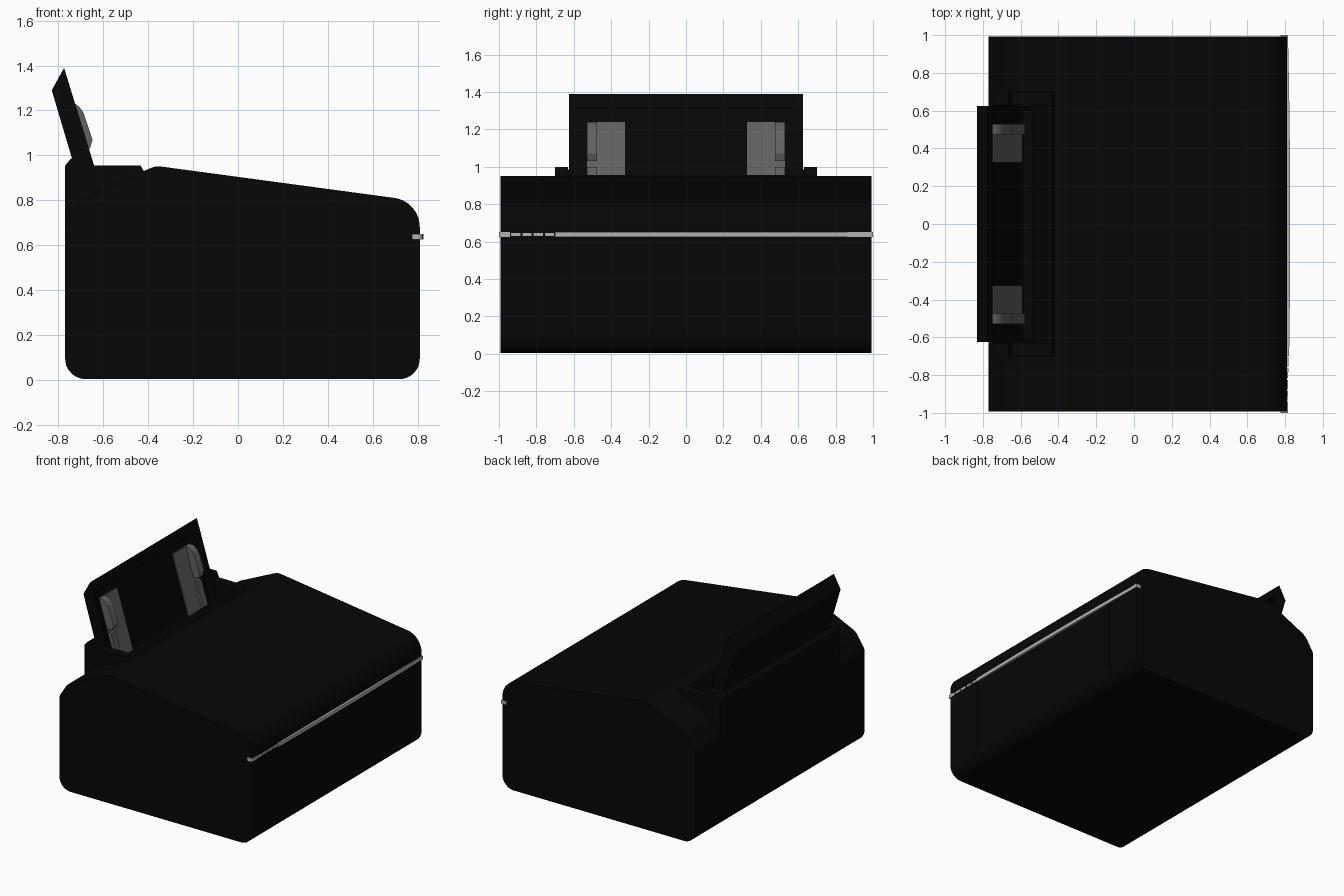
import bpy, bmesh, math
from mathutils import Vector

if "Cube" in bpy.data.objects:
    bpy.data.objects.remove(bpy.data.objects["Cube"])


def material(name, v):
    m = bpy.data.materials.new(name)
    m.diffuse_color = (v, v, v, 1)
    m.use_nodes = True
    m.node_tree.nodes["Principled BSDF"].inputs["Base Color"].default_value = m.diffuse_color
    return m


BLACK = material("black_plastic", 0.002)
GREY = material("guide_grey", 0.12)
SILVER = material("trim_silver", 0.45)


def fillet(pts, segs=8):
    """Round the corners of an outline given as (x, z, radius)."""
    out = []
    for i, (x, z, r) in enumerate(pts):
        p = Vector((x, z))
        if r == 0:
            out.append((x, z))
            continue
        a = (Vector(pts[i - 1][:2]) - p).normalized()
        b = (Vector(pts[(i + 1) % len(pts)][:2]) - p).normalized()
        half = a.angle(b) / 2
        c = p + (a + b).normalized() * (r / math.sin(half))
        s = p + a * (r / math.tan(half)) - c
        e = p + b * (r / math.tan(half)) - c
        for k in range(segs + 1):
            d = s.lerp(e, k / segs).normalized() * r
            out.append(tuple(c + d))
    return out


def finish(ob):
    for p in ob.data.polygons:
        p.use_smooth = True
    ob.data.set_sharp_from_angle(angle=math.radians(30))


def prisms(name, parts, mat=None):
    """One object made of (xz outline, y0, y1) extrusions."""
    bm = bmesh.new()
    for prof, y0, y1 in parts:
        a = [bm.verts.new((x, y0, z)) for x, z in prof]
        b = [bm.verts.new((x, y1, z)) for x, z in prof]
        n = len(prof)
        bm.faces.new(a)
        bm.faces.new(b[::-1])
        for i in range(n):
            bm.faces.new((a[i], b[i], b[(i + 1) % n], a[(i + 1) % n]))
    bmesh.ops.recalc_face_normals(bm, faces=bm.faces[:])
    me = bpy.data.meshes.new(name)
    bm.to_mesh(me)
    bm.free()
    ob = bpy.data.objects.new(name, me)
    bpy.context.collection.objects.link(ob)
    if mat:
        me.materials.append(mat)
    finish(ob)
    return ob


def cut(ob, cutter):
    m = ob.modifiers.new("cut", 'BOOLEAN')
    m.operation, m.solver, m.object = 'DIFFERENCE', 'EXACT', cutter
    bpy.context.view_layer.update()
    dg = bpy.context.evaluated_depsgraph_get()
    me = bpy.data.meshes.new_from_object(ob.evaluated_get(dg))
    ob.modifiers.clear()
    ob.data = me
    finish(ob)


def both(prof, y0, y1):
    return [(prof, y0, y1), (prof, -y1, -y0)]


def box(x0, x1, z0, z1):
    return [(x0, z0), (x1, z0), (x1, z1), (x0, z1)]


# Main body: side outline with sloping lid and a lowered rear edge
body = prisms("body", [(fillet([
    (-0.77, 0.003, 0.09), (0.81, 0.003, 0.09), (0.81, 0.795, 0.13),
    (-0.365, 0.953, 0.08), (-0.42, 0.93, 0), (-0.70, 0.80, 0.12),
    (-0.77, 0.69, 0.06)]), -0.992, 0.992)], BLACK)

# Raised housing around the paper slot
housing = prisms("slot_housing", [([
    (-0.77, 0.66), (-0.77, 0.955), (-0.745, 0.985), (-0.71, 1.0),
    (-0.665, 1.0), (-0.645, 0.955), (-0.435, 0.955), (-0.42, 0.93),
    (-0.46, 0.66)], -0.70, 0.70)], BLACK)

# Slot opening and front door seams
slot = prisms("slot_cutter", [([
    (-0.745, 1.06), (-0.745, 0.96), (-0.655, 0.64), (-0.54, 0.64),
    (-0.46, 0.96), (-0.46, 1.06)], -0.63, 0.63)])
seams = prisms("seam_cutter", both(box(0.803, 0.86, 0.1, 0.622), 0.698, 0.702))
cut(body, slot)
cut(housing, slot)
cut(body, seams)
for c in (slot, seams):
    bpy.data.objects.remove(c)


# Leaning paper tray: points given by height and offset from its front plane
def lean(z, off):
    return (-0.775 - (z - 1.39) * 0.307 + off, z)


back_low = (-0.64, 0.65)
back_top = (-0.83, 1.29)
rim = [lean(0.65, 0), lean(1.39, 0), back_top, back_low]
panel = [lean(0.65, -0.04), lean(1.31, -0.04), back_top, back_low]
cap = [lean(1.31, -0.04), lean(1.31, 0), lean(1.39, 0), back_top]
prisms("paper_tray", both(rim, 0.60, 0.625)
       + [(panel, -0.60, 0.60), (cap, -0.60, 0.60)], BLACK)

# Paper guides: flat plates with a rounded outer fin
plate = [lean(0.68, -0.045), lean(0.68, -0.033), lean(1.24, -0.033), lean(1.24, -0.045)]
fin = [lean(1.03, -0.04), lean(1.03, 0.005), lean(1.07, 0.028), lean(1.19, 0.025),
       lean(1.215, 0.015), lean(1.235, -0.005), lean(1.24, -0.04)]
low_fin = [lean(0.70, -0.04), lean(0.70, -0.015), lean(1.0, -0.015), lean(1.0, -0.04)]
prisms("paper_guides", both(plate, 0.325, 0.53) + both(fin, 0.475, 0.53)
       + both(low_fin, 0.475, 0.53), GREY)


# Bowed trim strip across the front, with a row of small buttons
def edge(y):
    return 0.815 + 0.012 * (1 - y * y)


def strip(name, spans, z0, z1, inset=0.0):
    bm = bmesh.new()
    for y0, y1, n in spans:
        ys = [y0 + (y1 - y0) * i / n for i in range(n + 1)]
        out = [(edge(y) - inset, y) for y in ys] + [(0.775, y1), (0.775, y0)]
        f = bm.faces.new([bm.verts.new((x, y, z0)) for x, y in out])
        ext = bmesh.ops.extrude_face_region(bm, geom=[f])["geom"]
        bmesh.ops.translate(bm, vec=(0, 0, z1 - z0),
                            verts=[v for v in ext if isinstance(v, bmesh.types.BMVert)])
    bmesh.ops.recalc_face_normals(bm, faces=bm.faces[:])
    me = bpy.data.meshes.new(name)
    bm.to_mesh(me)
    bm.free()
    me.materials.append(SILVER)
    ob = bpy.data.objects.new(name, me)
    bpy.context.collection.objects.link(ob)
    finish(ob)


strip("trim_strip", [(-1, -0.94, 1), (-0.70, 1, 16)], 0.624, 0.65)
strip("buttons", [(-0.935 + 0.06 * i, -0.885 + 0.06 * i, 1) for i in range(4)],
      0.629, 0.646, 0.003)
